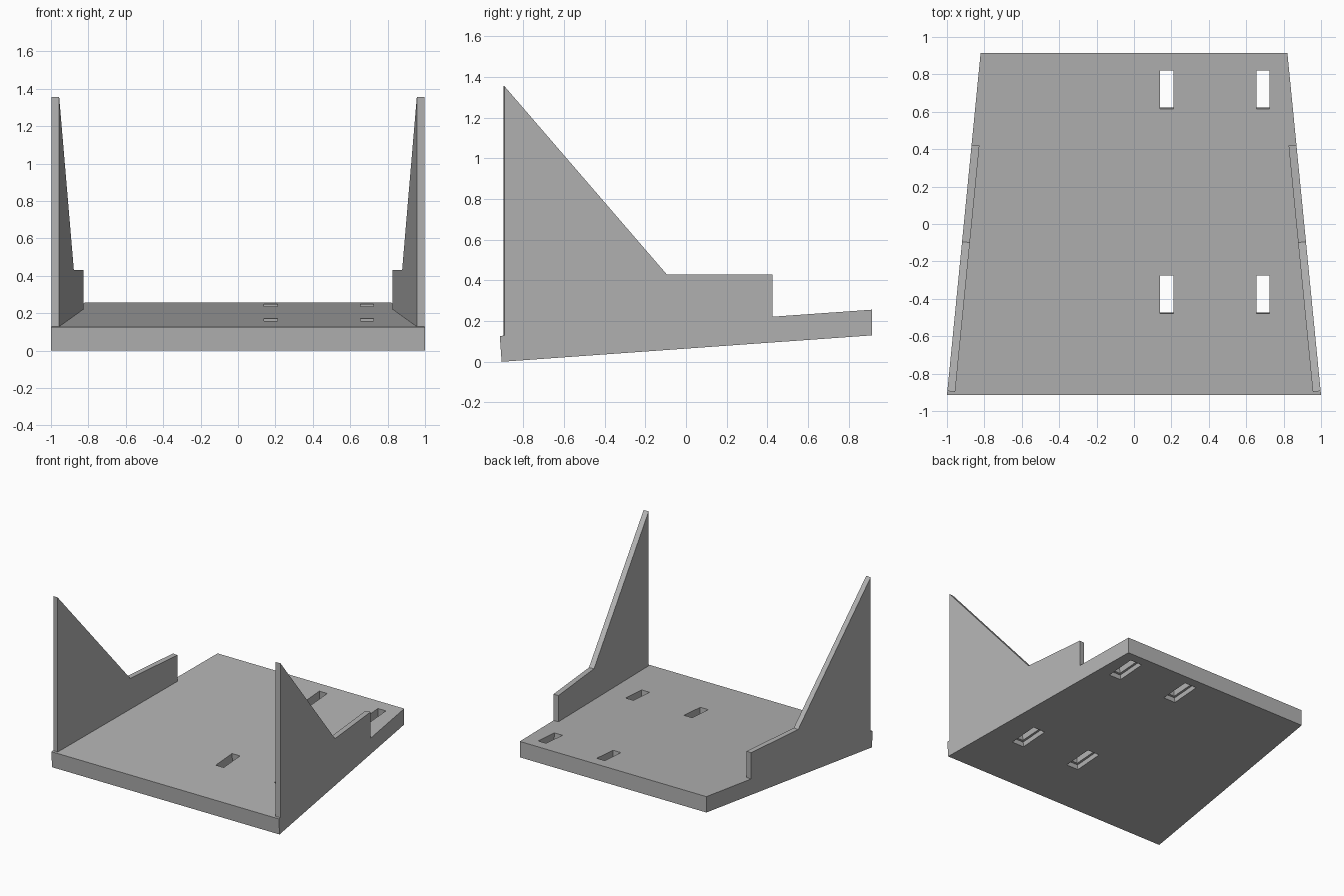
import bpy
import math
from mathutils import Vector

cube = bpy.data.objects.get("Cube")
if cube:
    bpy.data.objects.remove(cube, do_unlink=True)

grey = bpy.data.materials.new("plain grey")
grey.use_nodes = True
grey.diffuse_color = (0.45, 0.45, 0.45, 1)
grey.node_tree.nodes["Principled BSDF"].inputs["Base Color"].default_value = (0.45, 0.45, 0.45, 1)

FRONT, BACK = -0.915, 0.915
TAPER = 0.18 / (BACK - FRONT)     # side edges lean inward towards the back
SLOPE = math.atan(0.0705)         # plate rises towards the back
WALL = 0.042


def edge_x(y):
    return 1 - (y - FRONT) * TAPER


def top_z(y):
    return 0.127 + (y - FRONT) * math.tan(SLOPE)


def prism(name, ring_a, ring_b):
    """Solid between two matching outlines."""
    n = len(ring_a)
    faces = [list(range(n))[::-1], list(range(n, 2 * n))]
    faces += [[i, (i + 1) % n, (i + 1) % n + n, i + n] for i in range(n)]
    mesh = bpy.data.meshes.new(name)
    mesh.from_pydata([tuple(p) for p in ring_a + ring_b], [], faces)
    mesh.materials.append(grey)
    obj = bpy.data.objects.new(name, mesh)
    bpy.context.collection.objects.link(obj)
    bpy.context.view_layer.objects.active = obj
    bpy.ops.object.mode_set(mode='EDIT')
    bpy.ops.mesh.select_all(action='SELECT')
    bpy.ops.mesh.normals_make_consistent(inside=False)
    bpy.ops.object.mode_set(mode='OBJECT')
    return obj


# Sloping tapered base plate
section = [(FRONT + 0.009, 0), (BACK, 0.13), (BACK, top_z(BACK)), (FRONT, top_z(FRONT))]
plate = prism("base_plate",
              [Vector((-edge_x(y), y, z)) for y, z in section],
              [Vector((edge_x(y), y, z)) for y, z in section])


def cut_box(name, centre, size):
    bpy.ops.mesh.primitive_cube_add(size=1, location=centre, rotation=(SLOPE, 0, 0))
    box = bpy.context.object
    box.name = name
    box.scale = size
    box.hide_render = True
    box.hide_viewport = True
    box.display_type = 'WIRE'
    mod = plate.modifiers.new(name, 'BOOLEAN')
    mod.operation = 'DIFFERENCE'
    mod.solver = 'EXACT'
    mod.object = box


# Four through slots, each with a wider shallow recess underneath
normal = Vector((0, -math.sin(SLOPE), math.cos(SLOPE)))
for x in (0.175, 0.69):
    for y in (-0.377, 0.718):
        surface = Vector((x, y, top_z(y)))
        cut_box("slot_cutter", surface - normal * 0.06, (0.07, 0.205, 0.3))
        cut_box("recess_cutter", surface - normal * 0.137, (0.105, 0.24, 0.1))

# Side walls standing on the tapered edges
profile = [(-0.893, top_z(-0.893) - 0.001), (-0.893, 1.355), (-0.095, 0.43),
           (0.424, 0.43), (0.424, top_z(0.424) - 0.001)]
for side, name in ((-1, "right_wall"), (1, "left_wall")):
    inward = Vector((-side, -TAPER, 0)).normalized() * WALL
    outer = [Vector((side * edge_x(y), y, z)) for y, z in profile]
    inner = [p + inward for p in outer]
    prism(name, outer, inner)
